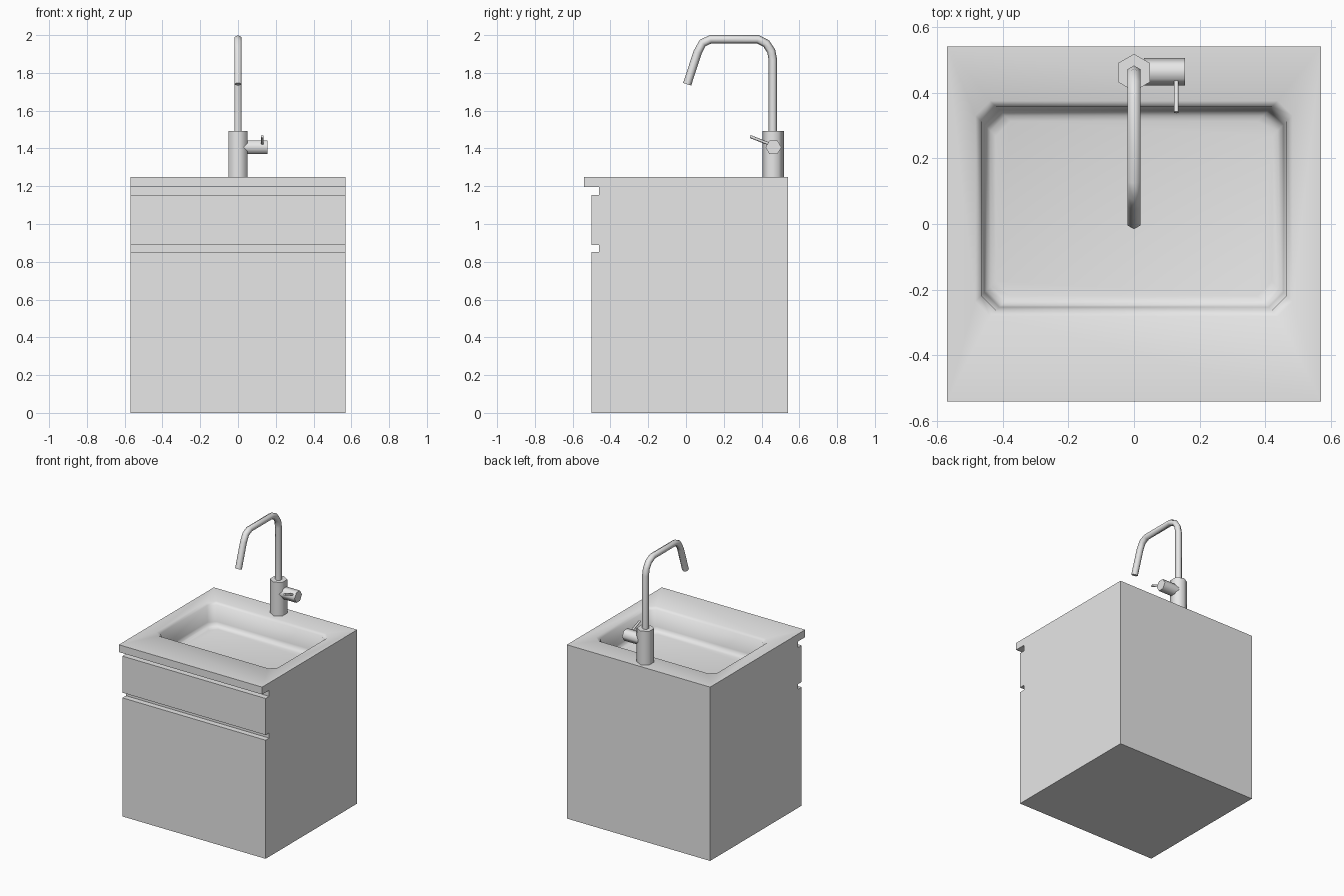
import bpy, bmesh, math
from mathutils import Vector

cube = bpy.data.objects.get("Cube")
if cube:
    bpy.data.objects.remove(cube, do_unlink=True)

grey = bpy.data.materials.new("plain grey")
grey.use_nodes = True
grey.diffuse_color = (0.8, 0.8, 0.8, 1)
grey.node_tree.nodes["Principled BSDF"].inputs["Base Color"].default_value = (0.8, 0.8, 0.8, 1)


def loft(name, rings):
    """Skin a list of matching closed rings and cap both ends."""
    bm = bmesh.new()
    loops = [[bm.verts.new(p) for p in ring] for ring in rings]
    for a, b in zip(loops, loops[1:]):
        for i in range(len(a)):
            j = (i + 1) % len(a)
            bm.faces.new((a[i], a[j], b[j], b[i]))
    bm.faces.new(loops[0])
    bm.faces.new(loops[-1])
    bmesh.ops.recalc_face_normals(bm, faces=bm.faces)
    mesh = bpy.data.meshes.new(name)
    bm.to_mesh(mesh)
    bm.free()
    mesh.materials.append(grey)
    obj = bpy.data.objects.new(name, mesh)
    bpy.context.collection.objects.link(obj)
    return obj


def activate(obj):
    bpy.ops.object.select_all(action='DESELECT')
    obj.select_set(True)
    bpy.context.view_layer.objects.active = obj


def smooth(obj, angle):
    activate(obj)
    bpy.ops.object.shade_smooth_by_angle(angle=math.radians(angle))


def tube(name, path, radius, side):
    """Six-sided tube along a path; `side` is a direction square to the path."""
    pts = [Vector(p) for p in path]
    side = Vector(side)
    rings = []
    for i, p in enumerate(pts):
        before = (p - pts[i - 1]).normalized() if i else Vector()
        after = (pts[i + 1] - p).normalized() if i < len(pts) - 1 else Vector()
        across = (before + after).normalized().cross(side)
        rings.append([p + radius * (across * math.cos(k * math.pi / 3)
                                    + side * math.sin(k * math.pi / 3)) for k in range(6)])
    obj = loft(name, rings)
    smooth(obj, 65)
    return obj


# Cabinet with overhanging worktop and two finger grooves, as one side profile
profile = [(0.54, 0), (0.54, 1.25), (-0.54, 1.25), (-0.54, 1.197), (-0.46, 1.197),
           (-0.46, 1.153), (-0.5, 1.153), (-0.5, 0.89), (-0.46, 0.89),
           (-0.46, 0.853), (-0.5, 0.853), (-0.5, 0)]
cabinet = loft("cabinet", [[(x, y, z) for y, z in profile] for x in (-0.57, 0.57)])


# Basin: chamfered rectangles stepping inwards and down
def basin_ring(inset, z):
    w, d, c = 0.483 - inset, 0.328 - inset, 0.045
    corners = []
    for sx, sy in ((1, 1), (-1, 1), (-1, -1), (1, -1)):
        pair = [(sx * w, sy * (d - c)), (sx * (w - c), sy * d)]
        corners += pair if sx * sy > 0 else pair[::-1]
    return [(x, y + 0.047, z) for x, y in corners]


steps = [(0, 1.3), (0, 1.25), (0.018, 1.235), (0.028, 1.12),
         (0.034, 1.1), (0.046, 1.09), (0.062, 1.086)]
cutter = loft("basin_cutter", [basin_ring(*s) for s in steps])
cutter.hide_render = True
cut = cabinet.modifiers.new("basin", 'BOOLEAN')
cut.operation = 'DIFFERENCE'
cut.solver = 'EXACT'
cut.object = cutter
activate(cabinet)
bpy.ops.object.modifier_apply(modifier=cut.name)
bpy.data.objects.remove(cutter, do_unlink=True)
smooth(cabinet, 48)

# Tap body, side valve and lever
tube("tap_body", [(0, 0.461, 1.25), (0, 0.461, 1.492)], 0.057, (1, 0, 0))
tube("tap_valve", [(0.03, 0.463, 1.406), (0.155, 0.463, 1.406)], 0.042, (0, 0, 1))
tube("tap_lever", [(0.129, 0.45, 1.42), (0.129, 0.34, 1.463)], 0.008, (1, 0, 0))

# Bent spout
spout = [(0.46, 1.49), (0.46, 1.87), (0.451, 1.916), (0.425, 1.955), (0.38, 1.978),
         (0.13, 1.978), (0.088, 1.958), (0.062, 1.91), (0.006, 1.74)]
tube("tap_spout", [(0, y, z) for y, z in spout], 0.0225, (1, 0, 0))
